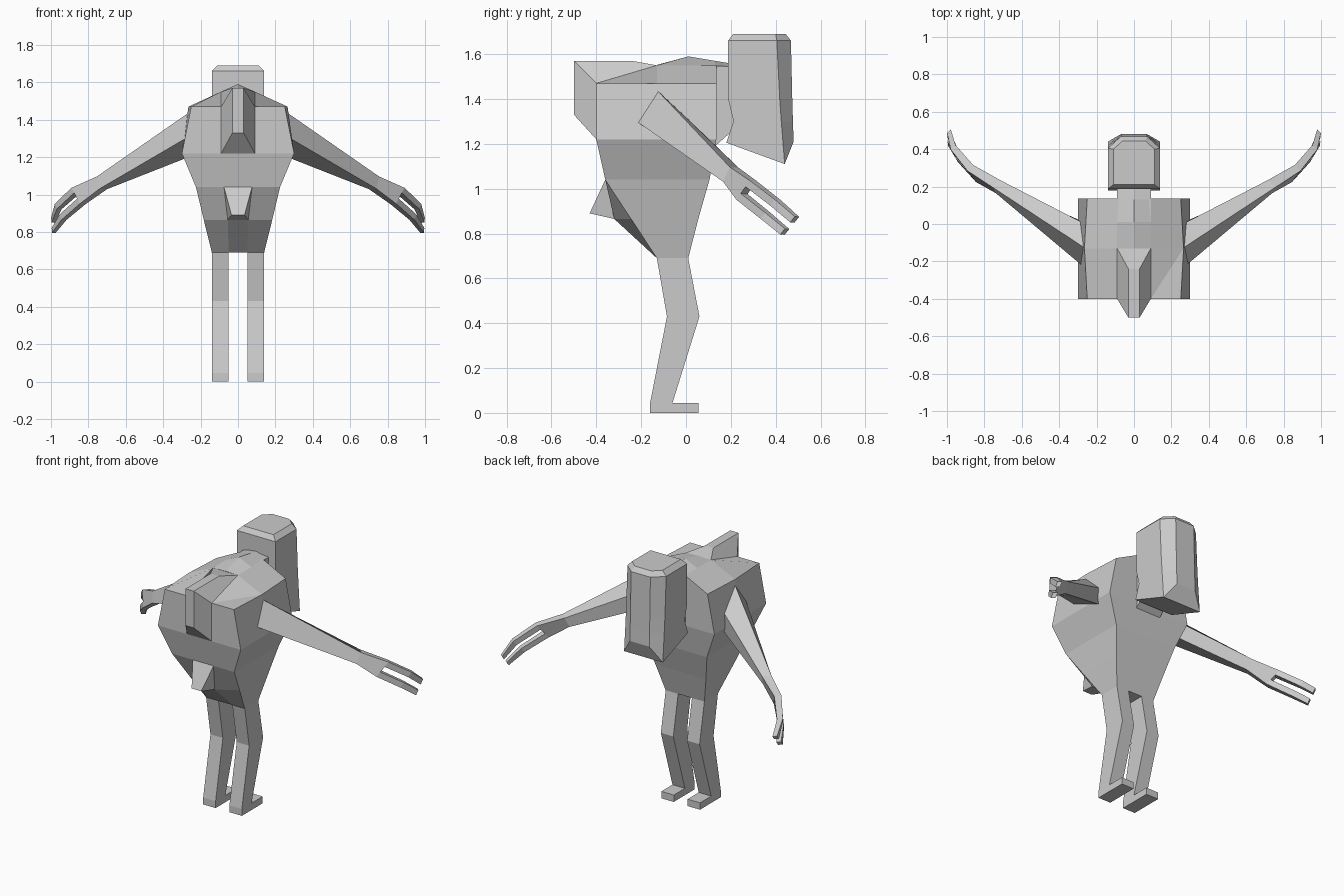
import bpy, bmesh
from mathutils import Vector

if "Cube" in bpy.data.objects:
    bpy.data.objects.remove(bpy.data.objects["Cube"], do_unlink=True)

grey = bpy.data.materials.new("plain grey")
grey.use_nodes = True
COLOUR = (0.6, 0.6, 0.6, 1)
grey.diffuse_color = COLOUR
grey.node_tree.nodes["Principled BSDF"].inputs["Base Color"].default_value = COLOUR


def finish(name, bm):
    bmesh.ops.remove_doubles(bm, verts=bm.verts, dist=0.0005)
    bmesh.ops.recalc_face_normals(bm, faces=bm.faces)
    mesh = bpy.data.meshes.new(name)
    bm.to_mesh(mesh)
    bm.free()
    mesh.materials.append(grey)
    obj = bpy.data.objects.new(name, mesh)
    bpy.context.collection.objects.link(obj)
    return obj


def loft(name, rings, flip=False):
    """Skin a list of closed rings and cap both ends; flip mirrors in x."""
    bm = bmesh.new()
    s = -1 if flip else 1
    vs = [[bm.verts.new((p[0] * s, p[1], p[2])) for p in r] for r in rings]
    n = len(rings[0])
    for a, b in zip(vs, vs[1:]):
        for i in range(n):
            j = (i + 1) % n
            bm.faces.new((a[i], a[j], b[j], b[i]))
    bm.faces.new(vs[0])
    bm.faces.new(vs[-1])
    return finish(name, bm)


def mirrored(half):
    """Complete a half ring, listed front to back on +x."""
    return half + [(-x, y, z) for x, y, z in reversed(half)]


# Torso: z, inner x, front y at centre, outer x, front y at side,
# middle x, middle y, back y
torso = [
    (0.69, 0.05, -0.13, 0.14, -0.13, 0.14, -0.06, 0.01),
    (0.865, 0.055, -0.32, 0.183, -0.245, 0.183, -0.09, 0.055),
    (1.04, 0.075, -0.36, 0.225, -0.36, 0.225, -0.13, 0.105),
    (1.22, 0.09, -0.40, 0.30, -0.40, 0.30, -0.13, 0.135),
    (1.47, 0.09, -0.40, 0.25, -0.40, 0.265, -0.13, 0.135),
]
loft("torso", [mirrored([(xi, yf, z), (xo, ys, z), (xm, ym, z), (xo, yb, z), (xi, yb, z)])
               for z, xi, yf, xo, ys, xm, ym, yb in torso])

# Sloping shoulder roof
bm = bmesh.new()
rows = [(-0.40, 0.25, 1.47), (-0.13, 0.265, 1.55), (0.135, 0.25, 1.55)]
grid = [[bm.verts.new(p) for p in ((-w, y, 1.47), (-0.09, y, z), (0.09, y, z), (w, y, 1.47))]
        for y, w, z in rows]
for a, b in zip(grid, grid[1:]):
    for i in range(3):
        bm.faces.new((a[i], a[i + 1], b[i + 1], b[i]))
bm.faces.new(grid[-1])
finish("shoulder_roof", bm)

# Narrow crest wrapping over the front top edge
fin = []
for s in (-1, 1):
    fin.append([(s * 0.09, -0.40, 1.22), (s * 0.03, -0.50, 1.33), (s * 0.03, -0.50, 1.57),
                (s * 0.03, -0.24, 1.57), (s * 0.09, -0.13, 1.55), (s * 0.09, -0.40, 1.47)])
bm = bmesh.new()
l, r = [[bm.verts.new(p) for p in side] for side in fin]
for i in range(6):
    j = (i + 1) % 6
    bm.faces.new((l[i], l[j], r[j], r[i]))
for v in (l, r):
    bm.faces.new((v[0], v[1], v[2], v[5]))
    bm.faces.new((v[5], v[2], v[3], v[4]))
finish("front_crest", bm)

# Ridged neck: y, bottom z, side z, ridge z
neck = [(-0.13, 1.46, 1.55, 1.552), (0.01, 1.30, 1.55, 1.59),
        (0.13, 1.19, 1.547, 1.57), (0.22, 1.27, 1.545, 1.555)]
loft("neck", [[(-0.09, y, b), (0.09, y, b), (0.09, y, s), (0, y, t), (-0.09, y, s)]
              for y, b, s, t in neck])

# Head with chamfered back corners and bevelled crown
head = [
    [(0.11, 0.21, 1.69), (0.11, 0.40, 1.69), (0.06, 0.445, 1.69)],
    [(0.14, 0.188, 1.66), (0.14, 0.405, 1.66), (0.07, 0.468, 1.66)],
    [(0.14, 0.188, 1.40), (0.14, 0.418, 1.40), (0.07, 0.474, 1.40)],
    [(0.14, 0.212, 1.30), (0.14, 0.425, 1.30), (0.07, 0.477, 1.30)],
    [(0.14, 0.18, 1.205), (0.14, 0.44, 1.11), (0.07, 0.48, 1.21)],
]
bm = bmesh.new()
hv = [[bm.verts.new(p) for p in mirrored(h)] for h in head]
for a, b in zip(hv, hv[1:]):
    for i in range(6):
        j = (i + 1) % 6
        bm.faces.new((a[i], a[j], b[j], b[i]))
bm.faces.new(hv[0])
e = hv[-1]
bm.faces.new((e[0], e[1], e[4], e[5]))
bm.faces.new((e[1], e[2], e[3], e[4]))
finish("head", bm)

# Small wedge below the crest
bm = bmesh.new()
w = [bm.verts.new(p) for p in ((-0.075, -0.36, 1.04), (0.075, -0.36, 1.04),
                               (0.055, -0.32, 0.865), (-0.055, -0.32, 0.865),
                               (-0.035, -0.43, 0.89), (0.035, -0.43, 0.89))]
for f in ((0, 1, 5, 4), (3, 4, 5, 2), (0, 4, 3), (1, 2, 5), (0, 3, 2, 1)):
    bm.faces.new([w[i] for i in f])
finish("front_wedge", bm)

# Legs, arms and hands on both sides
leg = [(-0.13, 0.69), (0.01, 0.69), (0.06, 0.43), (-0.06, 0.045), (0.055, 0.045),
       (0.055, 0), (-0.16, 0), (-0.16, 0.045), (-0.085, 0.43)]
shoulder = [(0.26, -0.13, 1.44), (0.28, 0.01, 1.31), (0.29, 0.02, 1.19), (0.28, -0.22, 1.30)]
normal = Vector((0.7, -0.7, 0.05))
upper = [Vector(p) for p in ((0.735, 0.215, 1.095), (0.875, 0.30, 1.035),
                             (0.967, 0.41, 0.95), (0.989, 0.495, 0.875))]
lower = [Vector(p) for p in ((0.72, 0.185, 1.03), (0.83, 0.24, 0.95),
                             (0.93, 0.345, 0.865), (0.985, 0.43, 0.795))]
thick = [0.028, 0.022, 0.018, 0.014]


def slab(u, l, t):
    """Cross-section of the flat hand between its upper and lower edge."""
    return [u + normal * t, u - normal * t, l - normal * t, l + normal * t]


for side, flip in (("left", False), ("right", True)):
    loft(side + "_leg", [[(x, y, z) for y, z in leg] for x in (0.05, 0.14)], flip)
    wrist = slab(upper[0], lower[0], thick[0])
    palm = slab(upper[1], lower[1], thick[1])
    loft(side + "_arm", [shoulder, wrist, palm], flip)
    for name, near, far in (("upper", upper, lower), ("lower", lower, upper)):
        loft(f"{side}_{name}_finger",
             [slab(near[i], near[i].lerp(far[i], 0.32), thick[i]) for i in (1, 2, 3)], flip)
